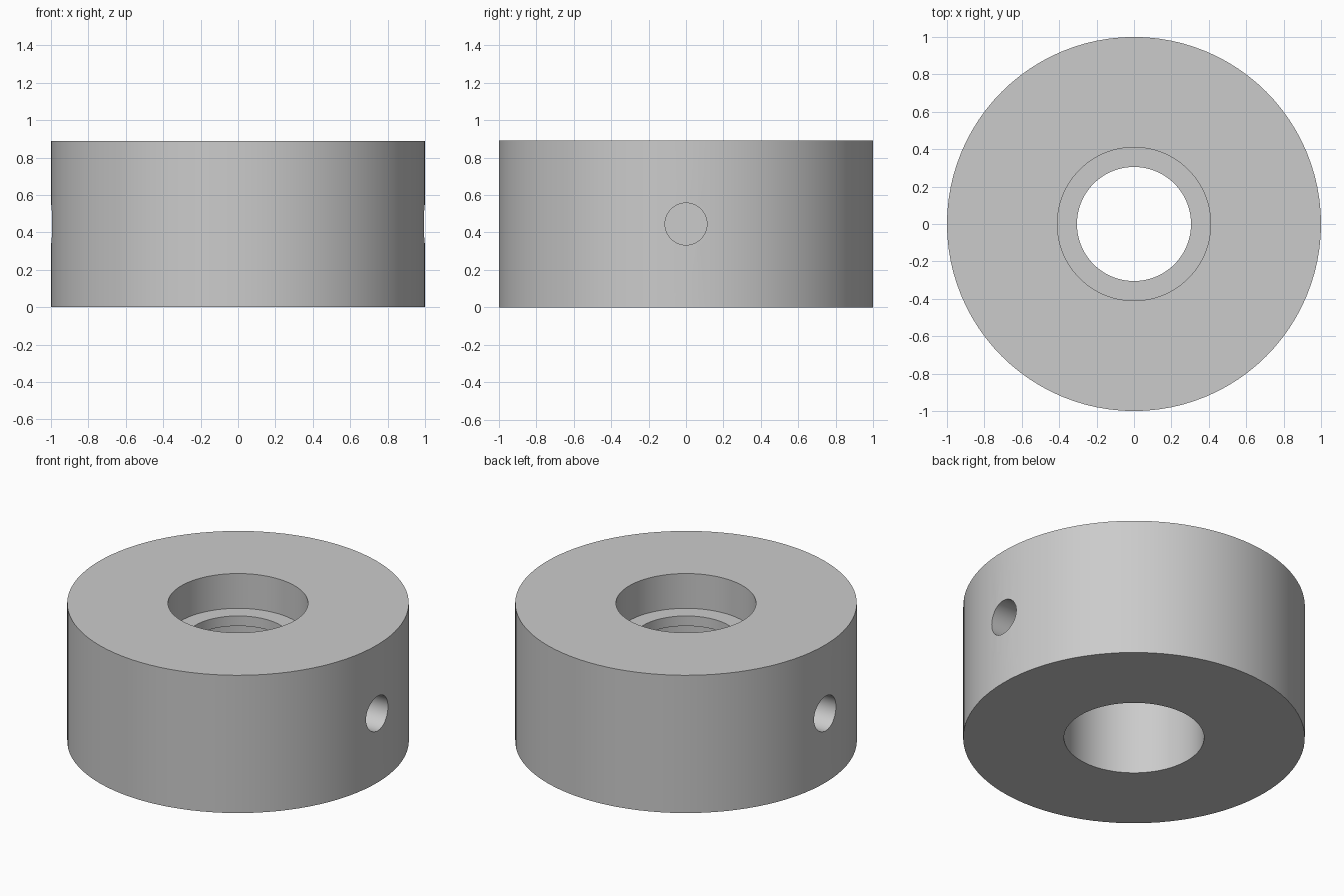
import bpy, bmesh, math
from mathutils import Matrix

cube = bpy.data.objects.get("Cube")
if cube:
    bpy.data.objects.remove(cube, do_unlink=True)

SEGMENTS = 96
HEIGHT = 0.89

grey = bpy.data.materials.new("plain grey")
grey.use_nodes = True
colour = (0.6, 0.6, 0.6, 1)
grey.diffuse_color = colour
grey.node_tree.nodes["Principled BSDF"].inputs["Base Color"].default_value = colour


def make_object(name, bm):
    bmesh.ops.recalc_face_normals(bm, faces=bm.faces)
    mesh = bpy.data.meshes.new(name)
    bm.to_mesh(mesh)
    bm.free()
    mesh.materials.append(grey)
    obj = bpy.data.objects.new(name, mesh)
    bpy.context.collection.objects.link(obj)
    return obj


def lathe(name, profile):
    """Turn a closed (radius, height) profile around the z axis."""
    bm = bmesh.new()
    rings = []
    for i in range(SEGMENTS):
        a = math.tau * i / SEGMENTS
        rings.append([bm.verts.new((r * math.cos(a), r * math.sin(a), z)) for r, z in profile])
    for i, ring in enumerate(rings):
        after = rings[(i + 1) % SEGMENTS]
        for j in range(len(profile)):
            k = (j + 1) % len(profile)
            bm.faces.new((ring[j], after[j], after[k], ring[k]))
    return make_object(name, bm)


# Collar: wide recesses above and below a thin inner lip
OUTER, RECESS, BORE = 1.0, 0.41, 0.305
LIP_TOP, LIP_BOTTOM = 0.665, 0.6
collar = lathe("collar", [
    (OUTER, 0), (OUTER, HEIGHT),
    (RECESS, HEIGHT), (RECESS, LIP_TOP),
    (BORE, LIP_TOP), (BORE, LIP_BOTTOM),
    (RECESS, LIP_BOTTOM), (RECESS, 0)])

# Blind round holes in the left and right sides
bpy.context.view_layer.objects.active = collar
for side, label in ((1, "left"), (-1, "right")):
    bm = bmesh.new()
    place = Matrix.Translation((side * 0.95, 0, HEIGHT / 2)) @ Matrix.Rotation(math.pi / 2, 4, 'Y')
    bmesh.ops.create_cone(bm, cap_ends=True, segments=48, radius1=0.112,
                          radius2=0.112, depth=0.6, matrix=place)
    cutter = make_object(label + "_hole_cutter", bm)
    cutter.hide_render = True
    cut = collar.modifiers.new(label + "_hole", 'BOOLEAN')
    cut.operation = 'DIFFERENCE'
    cut.solver = 'EXACT'
    cut.object = cutter
    bpy.ops.object.modifier_apply(modifier=cut.name)
    bpy.data.objects.remove(cutter, do_unlink=True)

# Smooth round walls with crisp rims
for obj in bpy.context.selected_objects:
    obj.select_set(False)
collar.select_set(True)
bpy.ops.object.shade_smooth_by_angle(angle=math.radians(30))
